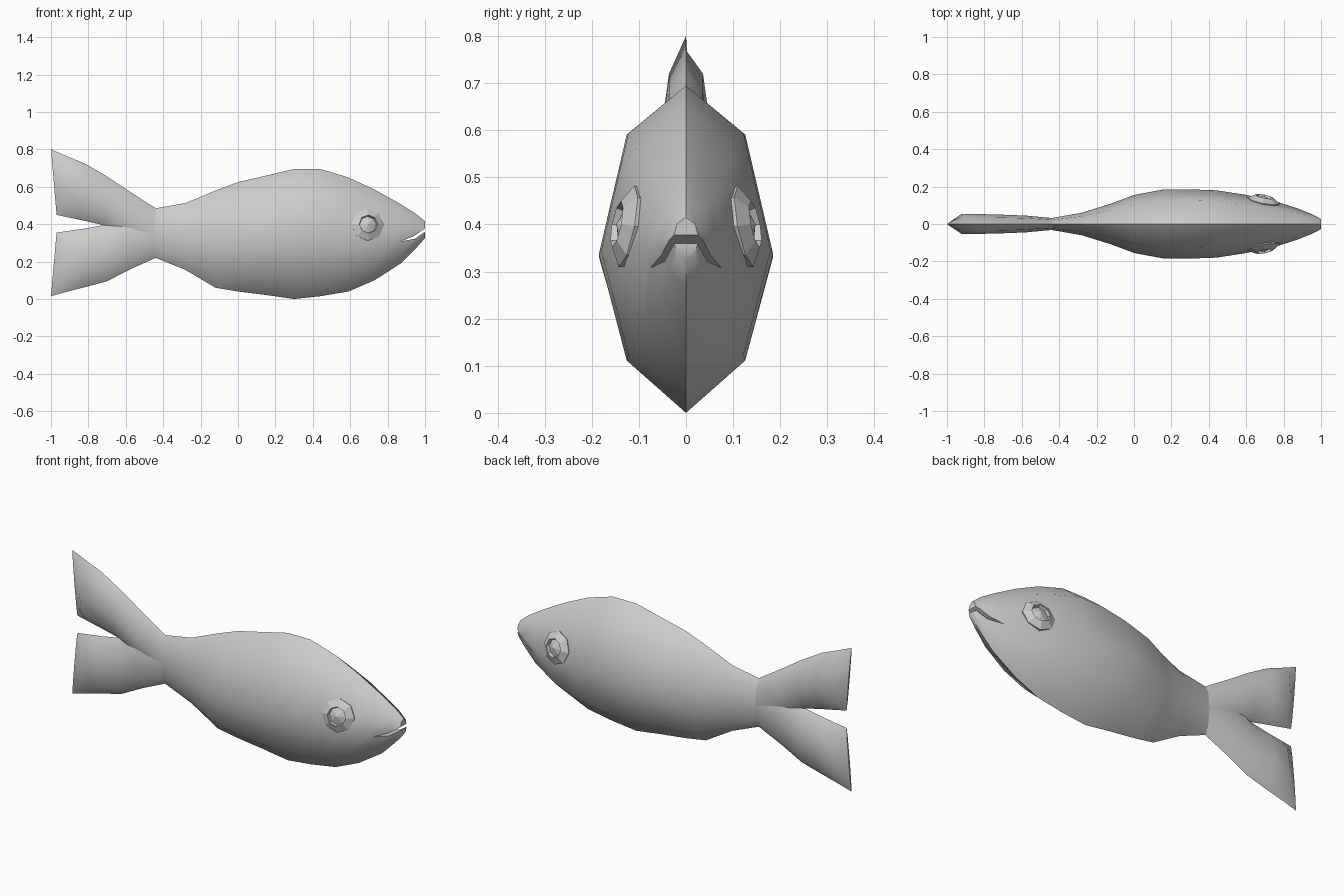
import bpy, bmesh, math
from mathutils import Vector

if "Cube" in bpy.data.objects:
    bpy.data.objects.remove(bpy.data.objects["Cube"])

# Eight-sided cross-section: (width factor, height fraction from belly to back)
SECTION = [(0, 1), (.68, .85), (1, .485), (.68, .16),
           (0, 0), (-.68, .16), (-1, .485), (-.68, .85)]


def make_object(name, bm):
    bmesh.ops.recalc_face_normals(bm, faces=bm.faces)
    me = bpy.data.meshes.new(name)
    bm.to_mesh(me)
    bm.free()
    ob = bpy.data.objects.new(name, me)
    bpy.context.collection.objects.link(ob)
    return ob


def activate(ob):
    bpy.ops.object.select_all(action='DESELECT')
    ob.select_set(True)
    bpy.context.view_layer.objects.active = ob


def loft(name, stations):
    """Stations: (top x, top z, bottom x, bottom z, half width)."""
    bm = bmesh.new()
    rings = []
    for xt, zt, xb, zb, w in stations:
        rings.append([bm.verts.new((xb + (xt - xb) * f, w * k, zb + (zt - zb) * f))
                      for k, f in SECTION])
    for a, b in zip(rings, rings[1:]):
        for i in range(8):
            j = (i + 1) % 8
            bm.faces.new((a[i], a[j], b[j], b[i]))
    bm.faces.new(rings[0])
    bm.faces.new(rings[-1])
    return make_object(name, bm)


def smooth(ob):
    activate(ob)
    bpy.ops.object.shade_smooth_by_angle(angle=math.radians(50))


# Body: x, back z, belly z, half width
body_rows = [(-.44, .485, .22, .032), (-.28, .513, .155, .06), (-.12, .58, .06, .11),
             (0, .625, .04, .155), (.16, .662, .02, .185), (.3, .695, .0, .185),
             (.44, .695, .015, .18), (.59, .65, .04, .157), (.73, .585, .1, .13),
             (.87, .507, .19, .085), (.95, .457, .27, .053), (1, .415, .325, .028)]
body = loft("body", [(x, t, x, b, w) for x, t, b, w in body_rows])

# Mouth: thin bent wedge cut through the snout
line = [(.87, .308), (.94, .336), (1.03, .398), (1.03, .38), (.945, .322)]
bm = bmesh.new()
sides = [[bm.verts.new((x, y, z)) for x, z in line] for y in (-.2, .2)]
for s in sides:
    bm.faces.new(s)
for i in range(len(line)):
    j = (i + 1) % len(line)
    bm.faces.new((sides[0][i], sides[0][j], sides[1][j], sides[1][i]))
cutter = make_object("mouth_cutter", bm)
cutter.hide_render = True
mod = body.modifiers.new("mouth", 'BOOLEAN')
mod.operation = 'DIFFERENCE'
mod.solver = 'EXACT'
mod.object = cutter
activate(body)
bpy.ops.object.modifier_apply(modifier=mod.name)
bpy.data.objects.remove(cutter)
smooth(body)

# Forked tail: two lobes overlapping at the root
upper = loft("tail_upper_lobe", [
    (-.44, .485, -.44, .22, .032), (-.58, .575, -.58, .3, .045),
    (-.7, .655, -.72, .395, .05), (-.82, .725, -.83, .42, .053),
    (-.93, .77, -.915, .438, .053), (-1, .8, -.97, .45, .005)])
lower = loft("tail_lower_lobe", [
    (-.44, .485, -.44, .22, .032), (-.58, .48, -.58, .157, .045),
    (-.72, .395, -.7, .095, .05), (-.83, .375, -.82, .063, .053),
    (-.915, .363, -.93, .035, .053), (-.97, .355, -1, .015, .005)])
smooth(upper)
smooth(lower)

# Eyes: octagonal raised rims with a faceted pupil, one on each side
EYE_PROFILE = [(.08, -.045), (.088, -.008), (.05, .014), (.045, -.002)]
for side, label in ((-1, "right"), (1, "left")):
    bm = bmesh.new()
    axis = Vector((.2, side, .2)).normalized()
    turn = axis.to_track_quat('Z', 'Y')
    center = Vector((.695, side * .134, .398))
    rings = [[bm.verts.new(center + turn @ Vector((r * math.cos(i * math.pi / 4),
                                                   r * math.sin(i * math.pi / 4), h)))
              for i in range(8)] for r, h in EYE_PROFILE]
    for a, b in zip(rings, rings[1:]):
        for i in range(8):
            j = (i + 1) % 8
            bm.faces.new((a[i], a[j], b[j], b[i]))
    tip = bm.verts.new(center + turn @ Vector((0, 0, .014)))
    for i in range(8):
        bm.faces.new((rings[-1][i], rings[-1][(i + 1) % 8], tip))
    bm.faces.new(rings[0])
    make_object("eye_" + label, bm)
